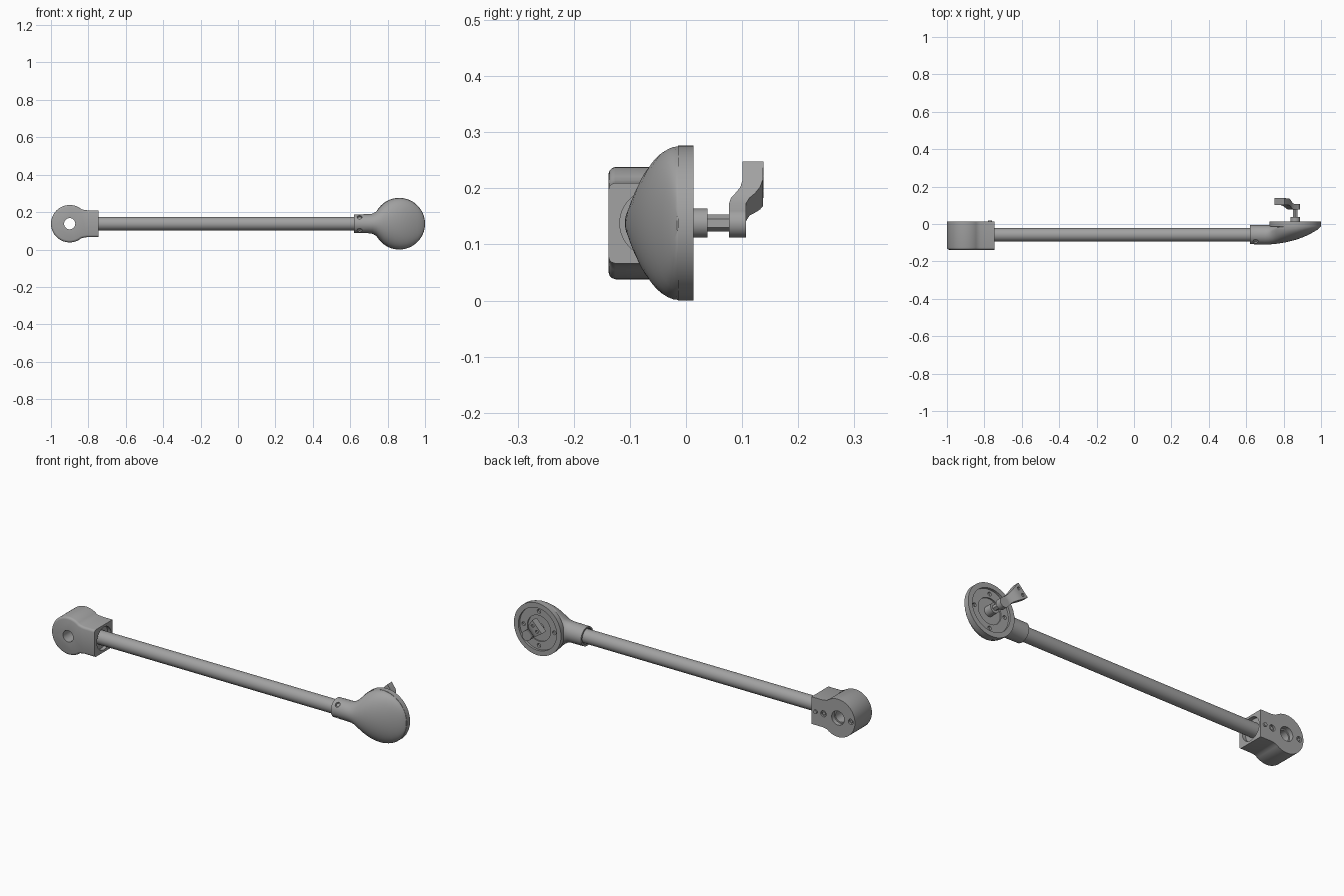
import bpy, bmesh, math
from mathutils import Vector

cube = bpy.data.objects.get("Cube")
if cube:
    bpy.data.objects.remove(cube)

grey = bpy.data.materials.new("grey_metal")
grey.use_nodes = True
grey.diffuse_color = (0.36, 0.36, 0.36, 1)
grey.node_tree.nodes["Principled BSDF"].inputs["Base Color"].default_value = grey.diffuse_color

MID = 0.138          # height of the main axis
ROD_Y = -0.058       # depth of the rod axis
DISC_X = 0.862       # centre of the round head
BLOCK_X = -0.9       # centre of the pivot block


def finish(name, bm):
    bmesh.ops.recalc_face_normals(bm, faces=bm.faces)
    mesh = bpy.data.meshes.new(name)
    bm.to_mesh(mesh)
    bm.free()
    mesh.materials.append(grey)
    obj = bpy.data.objects.new(name, mesh)
    bpy.context.collection.objects.link(obj)
    return obj


def activate(obj):
    bpy.ops.object.select_all(action="DESELECT")
    obj.select_set(True)
    bpy.context.view_layer.objects.active = obj


def smooth(obj, angle=35):
    activate(obj)
    bpy.ops.object.shade_smooth_by_angle(angle=math.radians(angle))
    return obj


def cylinder(name, start, end, radius, sides=48):
    start, end = Vector(start), Vector(end)
    axis = end - start
    bm = bmesh.new()
    bmesh.ops.create_cone(bm, cap_ends=True, segments=sides, radius1=radius,
                          radius2=radius, depth=axis.length)
    obj = finish(name, bm)
    turn = Vector((0, 0, 1)).rotation_difference(axis).to_matrix().to_4x4()
    turn.translation = (start + end) / 2
    obj.data.transform(turn)
    return smooth(obj)


def cut(obj, *cutters):
    for cutter in cutters:
        mod = obj.modifiers.new("cut", "BOOLEAN")
        mod.operation, mod.solver, mod.object = "DIFFERENCE", "EXACT", cutter
        activate(obj)
        bpy.ops.object.modifier_apply(modifier=mod.name)
        bpy.data.objects.remove(cutter)


def bridge(bm, rings):
    rings = [[bm.verts.new(p) for p in ring] for ring in rings]
    n = len(rings[0])
    for a, b in zip(rings, rings[1:]):
        for i in range(n):
            j = (i + 1) % n
            bm.faces.new((a[i], a[j], b[j], b[i]))
    bm.faces.new(rings[0])
    bm.faces.new(rings[-1])


def hole_y(x, z, y0, y1, radius, sides=24):
    return cylinder("hole", (x, y0, z), (x, y1, z), radius, sides)


# Pivot block: round end running into a square neck, with a softened front edge
def outline(inset):
    pts = [(-0.745, 0.072 - inset), (-0.808, 0.072 - inset), (-0.822, 0.074 - inset)]
    for i in range(41):
        a = math.radians(50 + 260 * i / 40)
        r = 0.1 - inset
        pts.append((BLOCK_X + r * math.cos(a), r * math.sin(a)))
    return pts + [(x, -z) for x, z in reversed(pts[:3])]


bm = bmesh.new()
layers = [(0.013, 0), (-0.126, 0), (-0.132, 0.002), (-0.136, 0.006), (-0.138, 0.012)]
bridge(bm, [[(x, y, MID + z) for x, z in outline(i)] for y, i in layers])
block = finish("pivot_block", bm)
cut(block,
    hole_y(BLOCK_X, MID, -0.2, 0.1, 0.03, 40),
    hole_y(BLOCK_X, MID, -0.01, 0.1, 0.037, 40),
    hole_y(-0.815, MID, 0.003, 0.1, 0.016),
    hole_y(-0.975, MID, 0.003, 0.1, 0.014),
    cylinder("hole", (-0.765, ROD_Y, MID), (-0.7, ROD_Y, MID), 0.06))
smooth(block)

# Screws on the back of the block
for x, r, top in ((-0.77, 0.01, 0.02), (-0.815, 0.009, 0.009), (-0.975, 0.008, 0.009)):
    cylinder("block_screw", (x, 0, MID), (x, top, MID), r, 20)

# Rod
cylinder("rod", (-0.78, ROD_Y, MID), (0.66, ROD_Y, MID), 0.036, 48)

# Head shell: round socket flowing into a shallow dome
# each station: x, half height, front y, middle y, back y
stations = [
    (0.62, 0.050, -0.108, -0.057, -0.006), (0.70, 0.051, -0.109, -0.057, -0.006),
    (0.72, 0.054, -0.109, -0.050, -0.006), (0.74, 0.066, -0.108, -0.036, -0.007),
    (0.76, 0.090, -0.106, -0.022, -0.010), (0.78, 0.110, -0.103, -0.016, -0.012),
    (0.81, 0.127, -0.098, -0.014, -0.012), (0.84, 0.1352, -0.091, -0.014, -0.012),
    (0.87, 0.1368, -0.083, -0.014, -0.012), (0.90, 0.1317, -0.072, -0.014, -0.012),
    (0.93, 0.119, -0.059, -0.014, -0.012), (0.96, 0.096, -0.043, -0.014, -0.012),
    (0.98, 0.070, -0.031, -0.014, -0.012), (0.99, 0.049, -0.023, -0.014, -0.012),
    (0.997, 0.022, -0.016, -0.0135, -0.012)]
bm = bmesh.new()
rings = []
for x, w, front, mid, back in stations:
    ring = []
    for i in range(48):
        a = 2 * math.pi * i / 48
        s = math.sin(a)
        reach = (mid - front) if s > 0 else (back - mid)
        ring.append((x, mid - reach * s, MID + w * math.cos(a)))
    rings.append(ring)
bridge(bm, rings)
shell = finish("head_shell", bm)
set_screws = []
for side in (1, -1):
    d = Vector((0, -0.707, 0.707 * side))
    base = Vector((0.65, ROD_Y, MID))
    set_screws.append(cylinder("hole", base + d * 0.038, base + d * 0.08, 0.013, 24))
    cylinder("set_screw", base + d * 0.03, base + d * 0.043, 0.009, 6)
cut(shell, cylinder("hole", (0.6, ROD_Y, MID), (0.635, ROD_Y, MID), 0.042), *set_screws)
smooth(shell, 40)

# Head rim with a stepped recess and four mounting holes on the back
rim = cylinder("head_rim", (DISC_X, -0.014, MID), (DISC_X, 0.013, MID), 0.138, 80)
cutters = [hole_y(DISC_X, MID, 0.001, 0.05, 0.112, 64),
           hole_y(DISC_X, MID, -0.006, 0.05, 0.068, 48)]
for k in range(4):
    a = math.radians(90 * k)
    cutters.append(hole_y(DISC_X + 0.09 * math.cos(a), MID + 0.09 * math.sin(a), -0.01, 0.05, 0.01, 16))
cut(rim, *cutters)
smooth(rim)

# Clamp hub and stem
cylinder("clamp_hub", (DISC_X, -0.01, MID), (DISC_X, 0.038, MID), 0.026)
cylinder("clamp_stem", (DISC_X, 0.03, MID), (DISC_X, 0.09, MID), 0.015, 6)
cylinder("clamp_boss", (DISC_X, 0.077, MID), (DISC_X, 0.107, MID), 0.026)

# Clamp lever: cranked strip that widens towards its tip
# each station: distance along, half width, lower y, upper y
lever = [(0.0, 0.026, 0.077, 0.107), (0.028, 0.022, 0.077, 0.107),
         (0.042, 0.022, 0.080, 0.113), (0.052, 0.024, 0.088, 0.123),
         (0.064, 0.028, 0.097, 0.132), (0.078, 0.033, 0.101, 0.137),
         (0.117, 0.040, 0.101, 0.138)]
along = Vector((-0.72, 0, 0.694))
across = Vector((0.694, 0, 0.72))
bm = bmesh.new()
rings = []
for s, w, lo, hi in lever:
    c = Vector((DISC_X, 0, MID)) + along * s
    rings.append([c + across * (w * e) + Vector((0, y, 0))
                  for e, y in ((-1, lo), (1, lo), (1, hi), (-1, hi))])
bridge(bm, rings)
handle = finish("clamp_lever", bm)
dimples = []
for e in (-0.018, 0.018):
    p = Vector((DISC_X, 0, MID)) + along * 0.098 + across * e
    dimples.append(hole_y(p.x, p.z, 0.13, 0.2, 0.008, 16))
cut(handle, *dimples)
smooth(handle)
